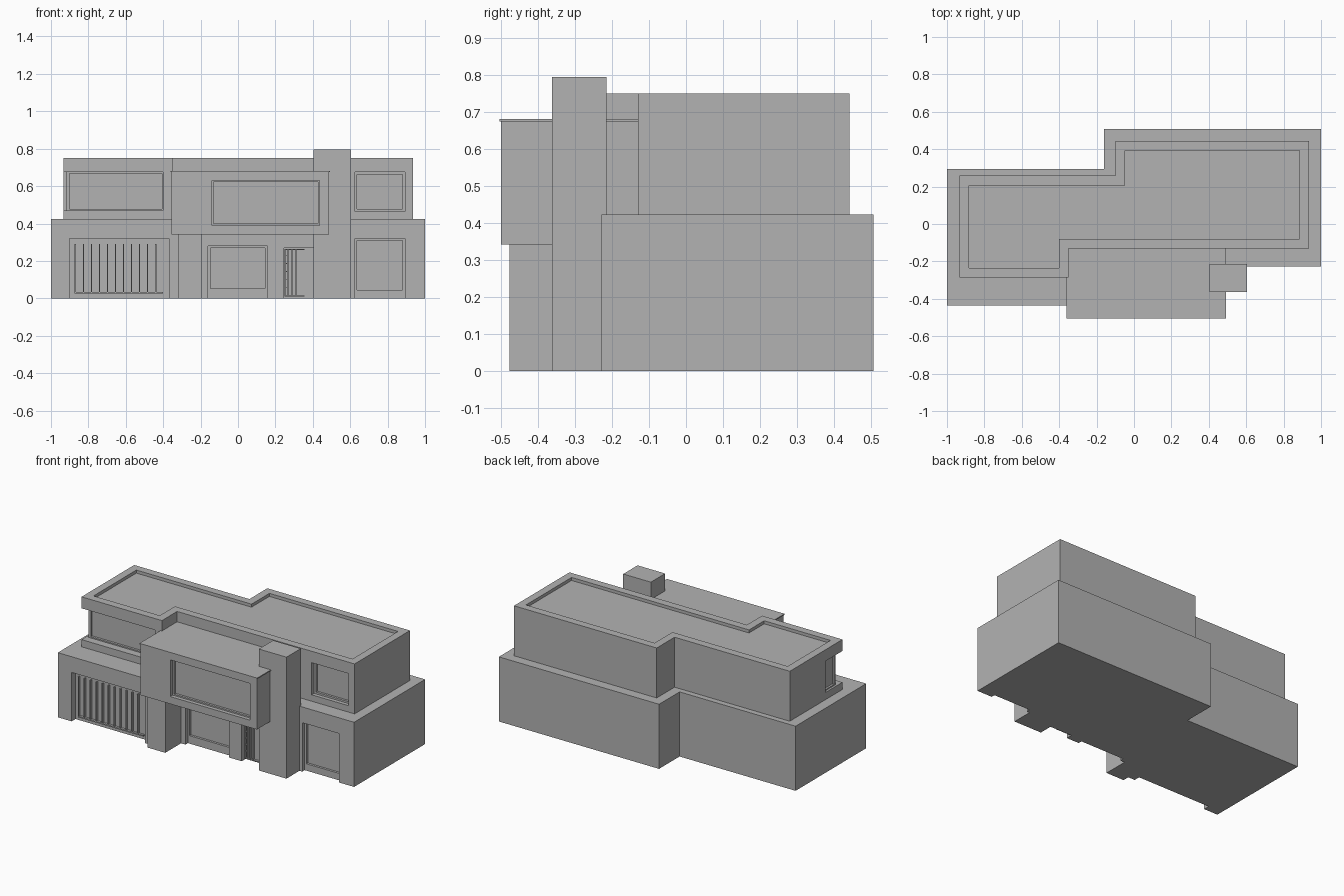
import bpy, bmesh

if "Cube" in bpy.data.objects:
    bpy.data.objects.remove(bpy.data.objects["Cube"])

wall = bpy.data.materials.new("plain_grey")
wall.diffuse_color = (0.45, 0.45, 0.45, 1)
wall.use_nodes = True
wall.node_tree.nodes["Principled BSDF"].inputs["Base Color"].default_value = wall.diffuse_color


def finish(name, bm):
    bmesh.ops.recalc_face_normals(bm, faces=bm.faces)
    me = bpy.data.meshes.new(name)
    bm.to_mesh(me)
    bm.free()
    ob = bpy.data.objects.new(name, me)
    bpy.context.collection.objects.link(ob)
    me.materials.append(wall)
    return ob


def prism(name, outline, z0, z1, rim=0, sink=0):
    """Extruded footprint, optionally with a raised parapet rim."""
    bm = bmesh.new()
    base = bm.faces.new([bm.verts.new((x, y, z0)) for x, y in outline])
    ext = bmesh.ops.extrude_face_region(bm, geom=[base])["geom"]
    bmesh.ops.translate(bm, vec=(0, 0, z1 - z0),
                        verts=[v for v in ext if isinstance(v, bmesh.types.BMVert)])
    bmesh.ops.recalc_face_normals(bm, faces=bm.faces)
    if rim:
        top = max(bm.faces, key=lambda f: f.calc_center_median().z)
        bmesh.ops.inset_region(bm, faces=[top], thickness=rim, use_even_offset=True)
        top_ring = bmesh.ops.extrude_face_region(bm, geom=[top])["geom"]
        bmesh.ops.translate(bm, vec=(0, 0, -sink),
                            verts=[v for v in top_ring if isinstance(v, bmesh.types.BMVert)])
        if top.is_valid:
            bmesh.ops.delete(bm, geom=[top], context='FACES_ONLY')
    return finish(name, bm)


def box(name, x0, x1, y0, y1, z0, z1):
    return prism(name, [(x0, y0), (x1, y0), (x1, y1), (x0, y1)], z0, z1)


def cut(ob, *size):
    """Remove a box-shaped volume from a block."""
    cutter = box("cutter", *size)
    mod = ob.modifiers.new("opening", 'BOOLEAN')
    mod.operation, mod.object, mod.solver = 'DIFFERENCE', cutter, 'EXACT'
    bpy.context.view_layer.objects.active = ob
    bpy.ops.object.modifier_apply(modifier=mod.name)
    bpy.data.objects.remove(cutter)


def window(ob, name, x0, x1, z0, z1, y, depth=0.04, frame=0.012, sill=0.012):
    """Recessed opening in a front wall with a frame standing in it."""
    cut(ob, x0, x1, y - 0.1, y + depth, z0 if z0 > 0 else -0.05, z1)
    b0, b1 = y + depth - 0.015, y + depth + 0.002
    box(name + "_frame_left", x0, x0 + frame, b0, b1, z0, z1)
    box(name + "_frame_right", x1 - frame, x1, b0, b1, z0, z1)
    box(name + "_frame_top", x0 + frame, x1 - frame, b0, b1, z1 - frame, z1)
    box(name + "_sill", x0 + frame, x1 - frame, b0, b1, z0, z0 + sill)


# Ground floor
ground = prism("ground_floor", [
    (-1, -.435), (-.31, -.435), (-.31, -.315), (.49, -.315), (.49, -.228),
    (1, -.228), (1, .507), (-.16, .507), (-.16, .295), (-1, .295)], 0, .423)
window(ground, "middle_window", -.16, .157, 0, .28, -.315, sill=.052)
window(ground, "right_window", .625, .892, 0, .32, -.228, sill=.045)

# Garage opening with a slatted door
cut(ground, -.9, -.37, -.6, -.395, -.05, .32)
for i in range(11):
    x = -.87 + .043 * i
    box("garage_slat", x - .003, x + .003, -.41, -.393, .03, .29)
box("garage_bottom_rail", -.873, -.4, -.41, -.393, .025, .033)

# Entrance door with handle rails
cut(ground, .247, .41, -.5, -.275, -.05, .27)
for x in (.252, .268, .288, .31):
    box("door_rail", x - .003, x + .003, -.29, -.273, .01, .265)
for z in (.013, .262):
    box("door_cross_rail", .25, .355, -.29, -.273, z - .003, z + .003)
for i in range(5):
    z = .06 + .042 * i
    box("door_rung", .252, .268, -.288, -.273, z - .002, z + .002)

# Upper floor with sunken roof
upper = prism("upper_floor", [
    (-.932, -.287), (-.35, -.287), (-.35, -.13), (.935, -.13), (.935, .443),
    (-.098, .443), (-.098, .258), (-.932, .258)], .42, .75, .051, .02)
window(upper, "upper_right_window", .625, .892, .465, .675, -.13)

# Corner window under the left roof overhang
cut(upper, -1.1, -.4, -.5, -.237, .47, .675)
cut(upper, -1.1, -.918, -.3, -.11, .47, .675)
cut(upper, -.9, -.405, -.4, -.222, .478, .667)
cut(upper, -1.1, -.905, -.222, -.125, .478, .667)

# Projecting bay, its thin roof edge and its support
bay = box("projecting_bay", -.355, .487, -.5, -.12, .342, .678)
window(bay, "bay_window", -.14, .436, .39, .63, -.5, frame=.009, sill=.009)
box("bay_roof_edge", -.36, .492, -.505, -.12, .675, .682)
box("front_pillar", -.322, -.192, -.478, -.3, 0, .345)

# Chimney tower
box("chimney", .405, .605, -.363, -.215, 0, .795)
